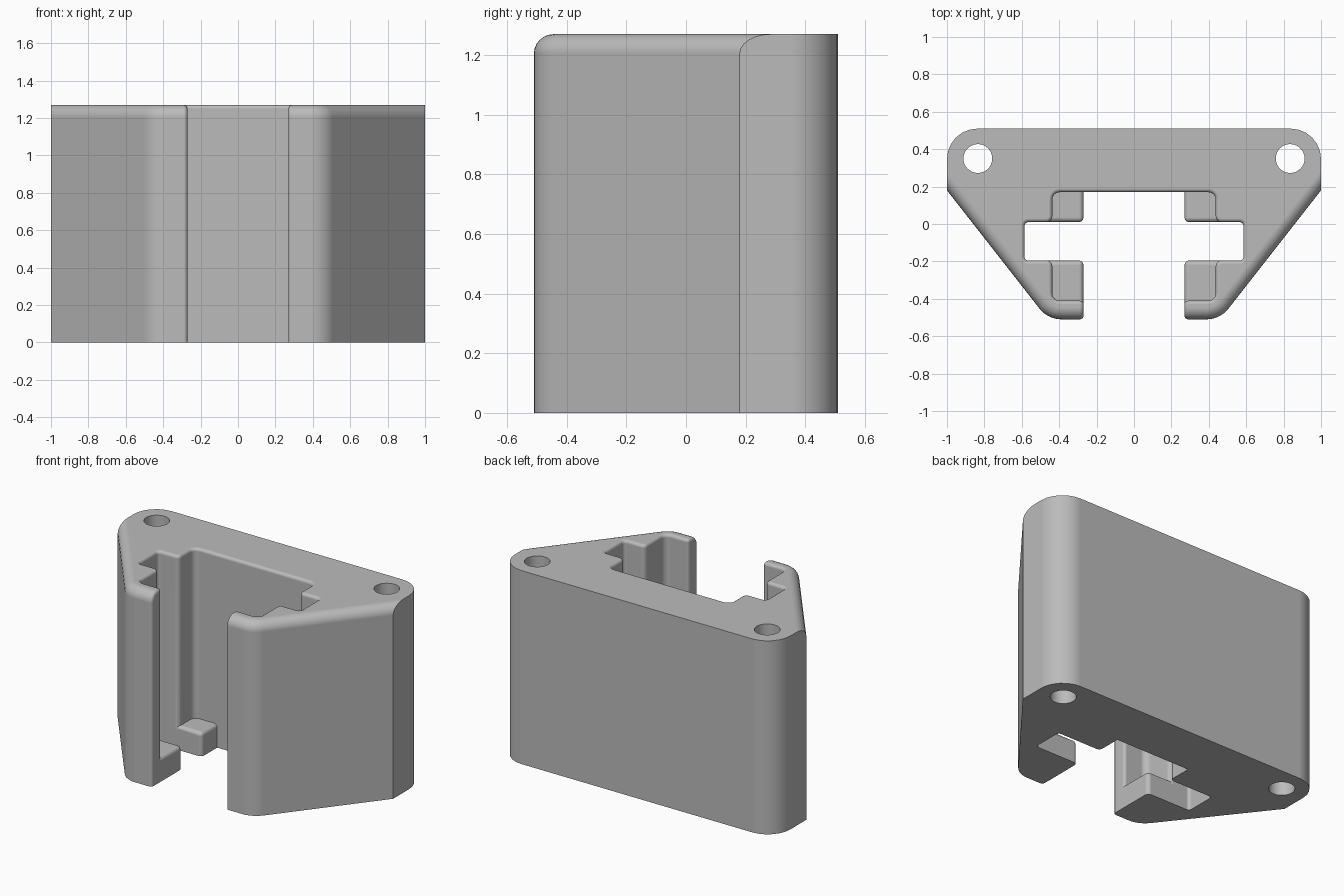
import bpy, bmesh, math
from mathutils import Vector

HEIGHT = 1.27
ARM_X = 0.27      # half width of the front opening
SLOT = (-0.195, 0.01)   # front and back of the wide through slot

cube = bpy.data.objects.get("Cube")
if cube:
    bpy.data.objects.remove(cube, do_unlink=True)

grey = bpy.data.materials.new("plain grey")
grey.use_nodes = True
grey.diffuse_color = (0.5, 0.5, 0.5, 1)
grey.node_tree.nodes["Principled BSDF"].inputs["Base Color"].default_value = (0.5, 0.5, 0.5, 1)


def rounded(corners, steps=6):
    """Replace each (x, y, radius) corner of a closed outline by an arc."""
    out = []
    for i, (x, y, r) in enumerate(corners):
        p = Vector((x, y))
        if r == 0:
            out.append(p)
            continue
        a = (Vector(corners[i - 1][:2]) - p).normalized()
        b = (Vector(corners[(i + 1) % len(corners)][:2]) - p).normalized()
        half = a.angle(b) / 2
        centre = p + (a + b).normalized() * r / math.sin(half)
        start = p + a * r / math.tan(half) - centre
        end = p + b * r / math.tan(half) - centre
        total = start.angle(end)
        for k in range(steps + 1):
            t = k / steps
            out.append(centre + (start * math.sin((1 - t) * total)
                                 + end * math.sin(t * total)) / math.sin(total))
    return out


def prism(points, height):
    """Extrude an outline upward from the ground."""
    bm = bmesh.new()
    base = bm.faces.new([bm.verts.new((p[0], p[1], 0)) for p in points])
    top = bmesh.ops.extrude_face_region(bm, geom=[base], use_keep_orig=True)
    bmesh.ops.translate(bm, vec=(0, 0, height),
                        verts=[v for v in top["geom"] if isinstance(v, bmesh.types.BMVert)])
    bmesh.ops.recalc_face_normals(bm, faces=bm.faces)
    return bm


def fillet(bm, edges, radius, segments):
    bmesh.ops.bevel(bm, geom=edges, offset=radius, segments=segments, profile=0.5,
                    affect='EDGES', offset_type='OFFSET', clamp_overlap=False)


def make_object(name, bm):
    bmesh.ops.recalc_face_normals(bm, faces=bm.faces)
    mesh = bpy.data.meshes.new(name)
    bm.to_mesh(mesh)
    bm.free()
    mesh.materials.append(grey)
    obj = bpy.data.objects.new(name, mesh)
    bpy.context.collection.objects.link(obj)
    return obj


def mid(edge):
    return (edge.verts[0].co + edge.verts[1].co) / 2


def at_top(edge):
    return all(abs(v.co.z - HEIGHT) < 1e-4 for v in edge.verts)


# Bracket body: right half outline, outside then cavity, mirrored
outer = [(ARM_X, -0.51, 0), (0.46, -0.51, 0.15), (1, 0.18, 0), (1, 0.51, 0.163)]
inner = [(0.437, 0.17, 0.04), (0.437, SLOT[1], 0.03), (0.585, SLOT[1], 0.02),
         (0.585, SLOT[0], 0.02), (0.437, SLOT[0], 0.03), (0.437, -0.41, 0.04),
         (ARM_X, -0.41, 0)]
flip = lambda pts: [(-x, y, r) for x, y, r in reversed(pts)]
bm = prism(rounded(outer + flip(outer) + flip(inner) + inner), HEIGHT)

# Large fillet on the top of the sloping sides and front
front_edges = []
for e in bm.edges:
    m = mid(e)
    if at_top(e) and abs(m.x) > ARM_X + 0.01 and (m.y < -0.43 or (abs(m.x) > 0.6 and m.y < 0)):
        front_edges.append(e)
fillet(bm, front_edges, 0.065, 6)

# Small fillet round the arm ends and the cavity rim
small_edges = []
for e in bm.edges:
    arm_end = (all(abs(abs(v.co.x) - ARM_X) < 1e-4 for v in e.verts)
               and mid(e).z > 0.01 and mid(e).y < -0.4)
    rim = (at_top(e) and any(abs(f.normal.z) < 0.1 for f in e.link_faces)
           and all(abs(v.co.x) < 0.6 and -0.42 < v.co.y < 0.18 for v in e.verts))
    if arm_end or rim:
        small_edges.append(e)
fillet(bm, small_edges, 0.02, 4)
body = make_object("bracket_body", bm)


def combine(tool, operation):
    mod = body.modifiers.new(operation.title(), 'BOOLEAN')
    mod.object, mod.operation, mod.solver = tool, operation, 'EXACT'
    with bpy.context.temp_override(object=body, active_object=body):
        bpy.ops.object.modifier_apply(modifier=mod.name)
    bpy.data.objects.remove(tool, do_unlink=True)


for side in (-1, 1):
    # Low ledges at the foot of the cavity, in front of and behind the slot
    for edge_y, far_y in ((SLOT[0], -0.45), (SLOT[1], 0.22)):
        bm = prism([(side * ARM_X, edge_y), (side * 0.5, edge_y),
                    (side * 0.5, far_y), (side * ARM_X, far_y)], 0.155)
        corner = min(bm.verts, key=lambda v: (v.co - Vector((side * ARM_X, edge_y, 1))).length)
        fillet(bm, list(corner.link_edges), 0.025, 4)
        combine(make_object("ledge", bm), 'UNION')
    # Screw holes through the back corners
    bm = bmesh.new()
    bmesh.ops.create_cone(bm, cap_ends=True, segments=40, radius1=0.077, radius2=0.077, depth=4)
    bmesh.ops.translate(bm, verts=bm.verts, vec=(side * 0.835, 0.35, 0))
    cutter = make_object("hole_cutter", bm)
    cutter.hide_render = True
    combine(cutter, 'DIFFERENCE')

# Smooth fillets with crisp flat faces
bpy.ops.object.select_all(action='DESELECT')
body.select_set(True)
bpy.context.view_layer.objects.active = body
bpy.ops.object.shade_smooth_by_angle(angle=math.radians(32))
weighted = body.modifiers.new("Weighted Normals", 'WEIGHTED_NORMAL')
weighted.keep_sharp = True
weighted.weight = 100
